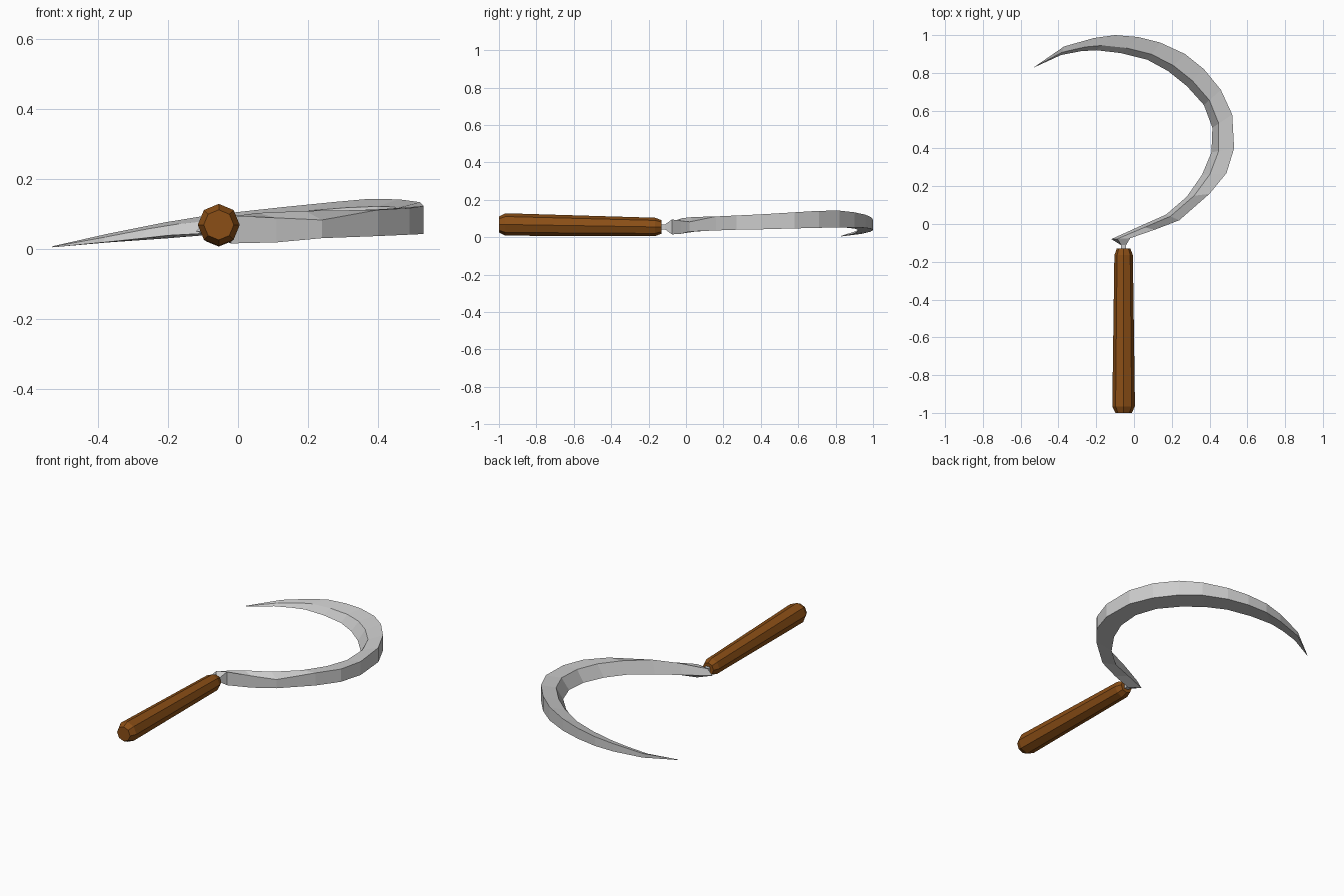
import bpy, math


def loft(name, rings):
    """Skin a list of equal-sized vertex rings and cap both ends."""
    n = len(rings[0])
    verts = [v for r in rings for v in r]
    faces = [(i * n + k, i * n + (k + 1) % n, (i + 1) * n + (k + 1) % n, (i + 1) * n + k)
             for i in range(len(rings) - 1) for k in range(n)]
    faces.append(tuple(reversed(range(n))))
    faces.append(tuple(range((len(rings) - 1) * n, len(rings) * n)))
    mesh = bpy.data.meshes.new(name)
    mesh.from_pydata(verts, [], faces)
    obj = bpy.data.objects.new(name, mesh)
    bpy.context.collection.objects.link(obj)
    bpy.context.view_layer.objects.active = obj
    obj.select_set(True)
    bpy.ops.object.mode_set(mode='EDIT')
    bpy.ops.mesh.select_all(action='SELECT')
    bpy.ops.mesh.normals_make_consistent(inside=False)
    bpy.ops.object.mode_set(mode='OBJECT')
    obj.select_set(False)
    return obj


def circle(x, y, z, r, n=8):
    return [(x + r * math.sin(2 * math.pi * k / n), y,
             z + r * math.cos(2 * math.pi * k / n)) for k in range(n)]


# Handle: tapered octagonal grip with chamfered ends
handle = loft("handle", [circle(-0.055, y, z, r) for y, z, r in (
    (-1.0, 0.068, 0.043), (-0.965, 0.068, 0.060), (-0.165, 0.055, 0.049), (-0.13, 0.055, 0.036))])
wood = bpy.data.materials.new("wood")
wood.diffuse_color = (0.26, 0.078, 0.008, 1)
handle.data.materials.append(wood)

# Blade stations: outer x, y, inner x, y, top z, bottom z, ridge height factor
stations = [
    (-0.02, -0.075, -0.12, -0.08, 0.095, 0.015, 0.85),
    (0.11, -0.03, 0.03, -0.012, 0.088, 0.018, 1.2),
    (0.24, 0.02, 0.17, 0.05, 0.082, 0.030, 1.5),
    (0.40, 0.16, 0.28, 0.145, 0.111, 0.036, 0.98),
    (0.49, 0.27, 0.36, 0.26, 0.116, 0.040, 0.95),
    (0.53, 0.40, 0.41, 0.38, 0.122, 0.042, 0.90),
    (0.52, 0.58, 0.415, 0.51, 0.133, 0.047, 0.84),
    (0.46, 0.71, 0.37, 0.63, 0.141, 0.050, 0.78),
    (0.37, 0.82, 0.28, 0.73, 0.142, 0.053, 0.72),
    (0.27, 0.90, 0.18, 0.81, 0.133, 0.053, 0.70),
    (0.14, 0.96, 0.07, 0.87, 0.120, 0.050, 0.66),
    (0.02, 0.99, -0.07, 0.905, 0.107, 0.045, 0.62),
    (-0.10, 1.0, -0.20, 0.92, 0.093, 0.038, 0.6),
    (-0.21, 0.985, -0.28, 0.915, 0.075, 0.029, 0.6),
    (-0.37, 0.94, -0.385, 0.895, 0.043, 0.018, 0.6),
    (-0.53, 0.83, -0.529, 0.829, 0.007, 0.004, 0.6),
]
rings = []
for ox, oy, ix, iy, top, bot, f in stations:
    t = 0.32
    rings.append([(ix, iy, bot), (ix + t * (ox - ix), iy + t * (oy - iy), bot + f * (top - bot)),
                  (ox, oy, top), (ox, oy, bot)])
rings[0][0] = (-0.12, -0.08, 0.05)
rings[1][0] = (0.03, -0.012, 0.04)
loft("blade", rings)

# Tang: thin neck flaring into the blade root
neck = [[(-0.055 - r, y, 0.055 - r), (-0.055 - r, y, 0.055 + r),
         (-0.055 + r, y, 0.055 + r), (-0.055 + r, y, 0.055 - r)]
        for y, r in ((-0.15, 0.013), (-0.112, 0.013))]
loft("tang", neck + [rings[0]])
